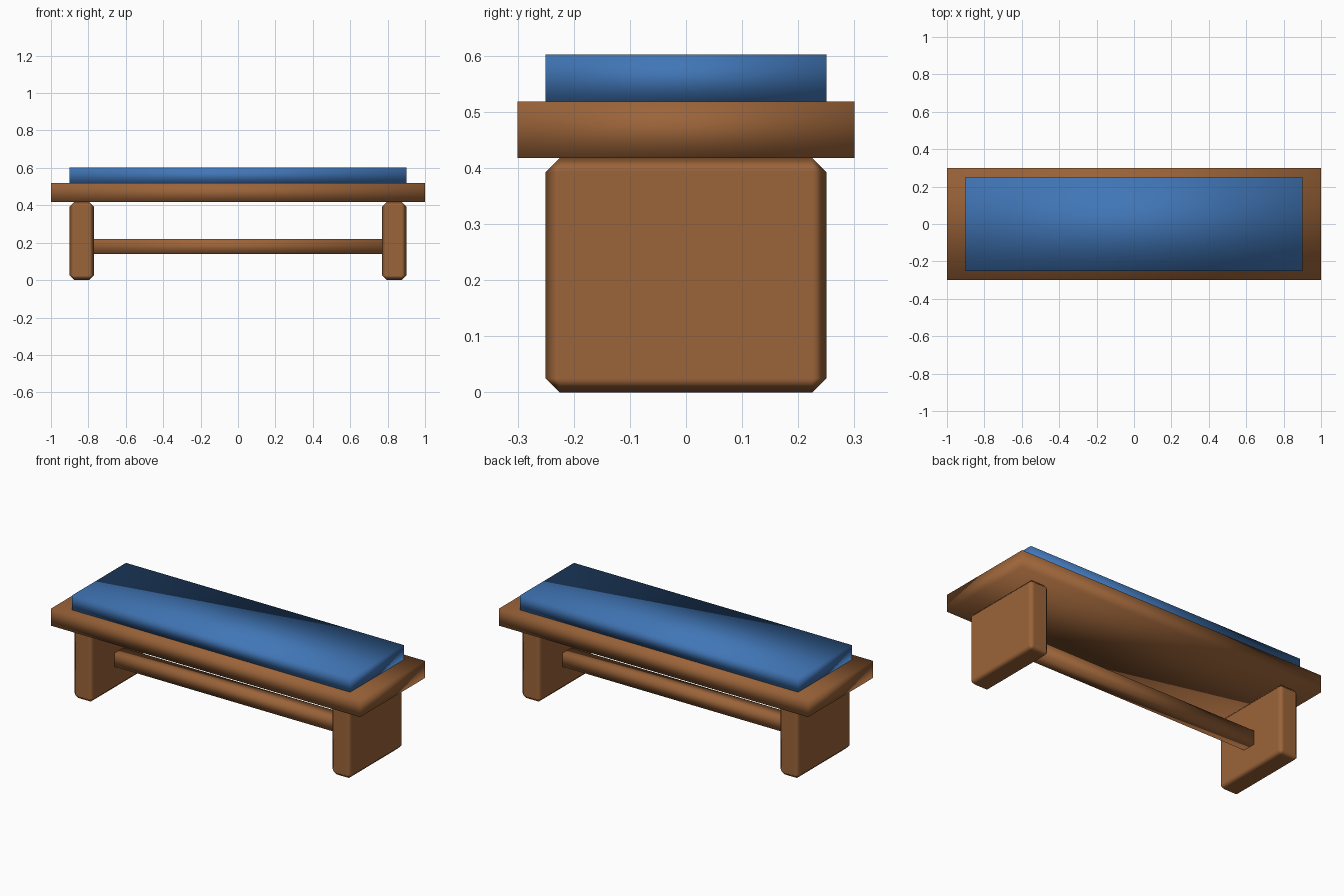
import bpy

if "Cube" in bpy.data.objects:
    bpy.data.objects.remove(bpy.data.objects["Cube"])


def material(name, color):
    m = bpy.data.materials.new(name)
    m.diffuse_color = (*color, 1)
    m.use_nodes = True
    m.node_tree.nodes["Principled BSDF"].inputs["Base Color"].default_value = m.diffuse_color
    return m


wood = material("wood", (0.33, 0.127, 0.041))
fabric = material("fabric", (0.052, 0.18, 0.47))


def box(name, x, y, z, mat, bevel=0):
    """Smooth-shaded box given as (min, max) on each axis."""
    spans = (x, y, z)
    bpy.ops.mesh.primitive_cube_add(size=1, location=[(a + b) / 2 for a, b in spans])
    ob = bpy.context.object
    ob.name = name
    ob.scale = [b - a for a, b in spans]
    bpy.ops.object.transform_apply(location=False, rotation=False, scale=True)
    bpy.ops.object.shade_smooth()
    ob.data.materials.append(mat)
    if bevel:
        mod = ob.modifiers.new("chamfer", 'BEVEL')
        mod.width = bevel
        mod.segments = 1
        mod.harden_normals = True
    return ob


# Plank seat and the cushion lying on it
box("seat", (-1, 1), (-0.3, 0.3), (0.418, 0.518), wood)
box("cushion", (-0.9, 0.9), (-0.25, 0.25), (0.518, 0.602), fabric)

# Chamfered slab legs
box("left_leg", (-0.9, -0.77), (-0.25, 0.25), (0, 0.418), wood, 0.025)
box("right_leg", (0.77, 0.9), (-0.25, 0.25), (0, 0.418), wood, 0.025)

# Rail between the legs
box("stretcher", (-0.8, 0.8), (-0.04, 0.04), (0.14, 0.22), wood)
